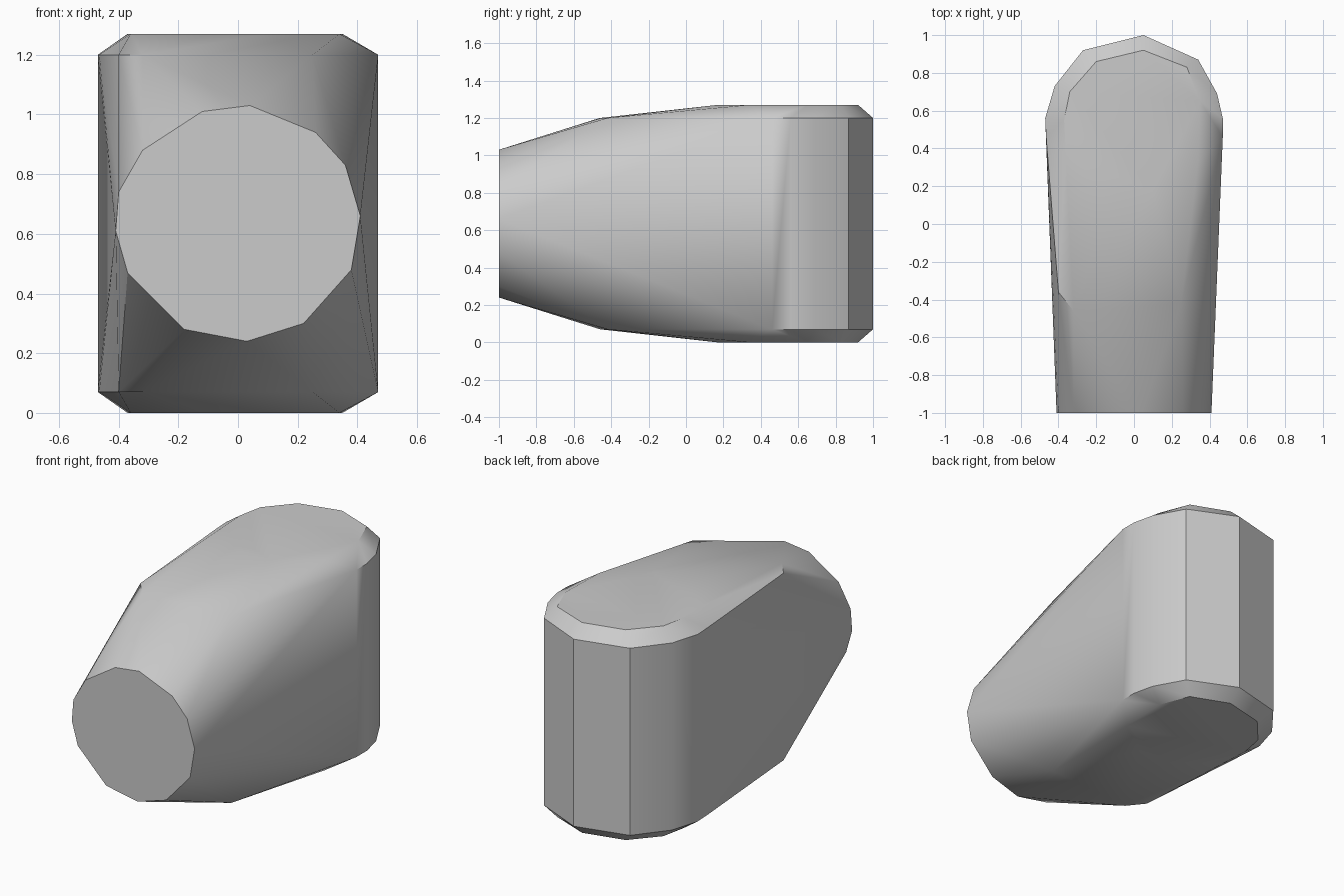
import bpy, bmesh, math

cube = bpy.data.objects.get("Cube")
if cube:
    bpy.data.objects.remove(cube, do_unlink=True)

mat = bpy.data.materials.new("plain grey")
mat.use_nodes = True
grey = (0.6, 0.6, 0.6, 1)
mat.diffuse_color = grey
mat.node_tree.nodes["Principled BSDF"].inputs["Base Color"].default_value = grey

# Round front face (x, z)
front = [(.04, 1.03), (-.12, 1.01), (-.32, .88), (-.4, .74), (-.41, .61), (-.37, .47),
         (-.18, .28), (.03, .24), (.22, .3), (.38, .48), (.41, .66), (.36, .83), (.26, .94)]
# Rounded back wall (x, y)
wall = [(.47, .46), (.47, .56), (.44, .69), (.34, .87), (.05, 1), (-.27, .92),
        (-.42, .73), (-.47, .56), (-.465, .46)]
# Shoulders where the taper begins (x, y)
shoulder = [(-.4, -.36), (-.32, -.46), (.25, -.42)]
# Flat top and bottom caps (x, y)
cap = [(-.36, .36), (-.1, .17), (.1, .17), (.34, .34), (.35, .65), (.28, .83),
       (.05, .92), (-.2, .86), (-.34, .7), (-.37, .55)]

points = [(x, -1, z) for x, z in front]
points += [(x, y, z) for x, y in wall + shoulder for z in (.07, 1.2)]
points += [(x, y, z) for x, y in cap for z in (0, 1.27)]

# Shrink-wrapped body around the outlines
bm = bmesh.new()
for p in points:
    bm.verts.new(p)
hull = bmesh.ops.convex_hull(bm, input=bm.verts[:])
inner = [v for v in hull["geom_interior"] if isinstance(v, bmesh.types.BMVert)]
bmesh.ops.delete(bm, geom=inner, context="VERTS")
bmesh.ops.dissolve_limit(bm, angle_limit=math.radians(0.5), verts=bm.verts[:], edges=bm.edges[:])
bmesh.ops.recalc_face_normals(bm, faces=bm.faces[:])
mesh = bpy.data.meshes.new("tapered_body")
bm.to_mesh(mesh)
bm.free()
mesh.materials.append(mat)

body = bpy.data.objects.new("tapered_body", mesh)
bpy.context.collection.objects.link(body)
bpy.ops.object.select_all(action="DESELECT")
body.select_set(True)
bpy.context.view_layer.objects.active = body
bpy.ops.object.shade_smooth_by_angle(angle=math.radians(30))
